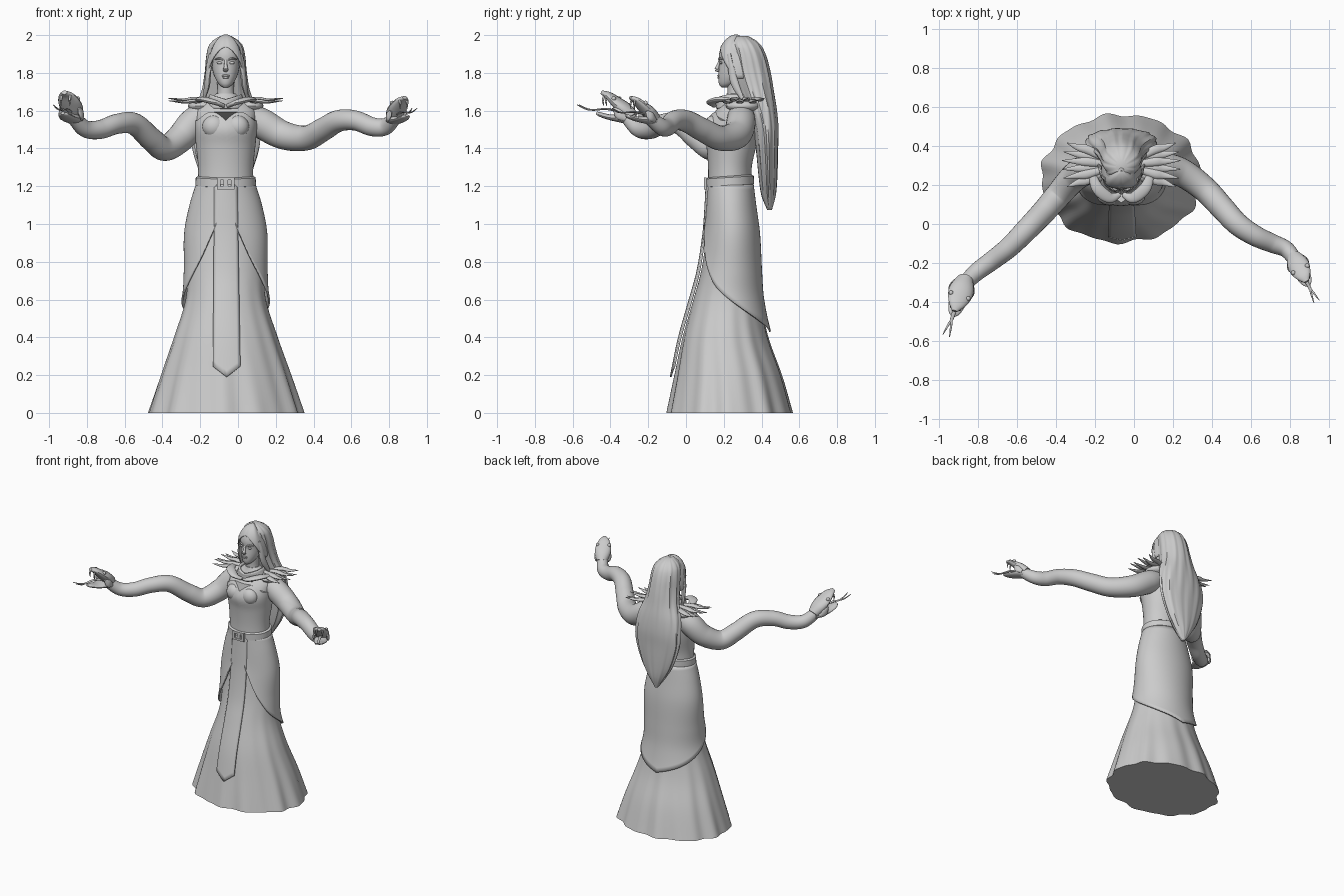
import bpy
from math import sin, cos, pi, asin, radians
from mathutils import Vector

if "Cube" in bpy.data.objects:
    bpy.data.objects.remove(bpy.data.objects["Cube"])

grey = bpy.data.materials.new("stone_grey")
grey.use_nodes = True
grey.diffuse_color = (0.6, 0.6, 0.6, 1)
grey.node_tree.nodes["Principled BSDF"].inputs["Base Color"].default_value = (0.6, 0.6, 0.6, 1)
CX = -0.065  # centre line of the body


def spline(keys, t):
    """Smooth interpolation of keyed tuples (t, a, b, ...)."""
    t = min(max(t, keys[0][0]), keys[-1][0])
    i = max(k for k in range(len(keys) - 1) if keys[k][0] <= t)
    a, b = keys[i], keys[i + 1]
    p, n = keys[max(i - 1, 0)], keys[min(i + 2, len(keys) - 1)]
    h = b[0] - a[0]
    u = (t - a[0]) / h
    out = []
    for j in range(1, len(a)):
        ma = h * (b[j] - p[j]) / (b[0] - p[0])
        mb = h * (n[j] - a[j]) / (n[0] - a[0])
        out.append((2*u**3 - 3*u*u + 1) * a[j] + (u**3 - 2*u*u + u) * ma
                   + (3*u*u - 2*u**3) * b[j] + (u**3 - u*u) * mb)
    return out


def grid(name, rows, closed=True, caps=True, thick=0, angle=40):
    """Mesh from rows of points; optionally closed round, capped or thickened."""
    n, m = len(rows[0]), len(rows)
    faces = [(r*n + c, r*n + (c+1) % n, (r+1)*n + (c+1) % n, (r+1)*n + c)
             for r in range(m - 1) for c in range(n if closed else n - 1)]
    if caps and closed:
        faces += [tuple(reversed(range(n))), tuple(range((m-1)*n, m*n))]
    mesh = bpy.data.meshes.new(name)
    mesh.from_pydata([tuple(p) for row in rows for p in row], [], faces)
    mesh.materials.append(grey)
    ob = bpy.data.objects.new(name, mesh)
    bpy.context.collection.objects.link(ob)
    bpy.ops.object.select_all(action='DESELECT')
    ob.select_set(True)
    bpy.context.view_layer.objects.active = ob
    bpy.ops.object.mode_set(mode='EDIT')
    bpy.ops.mesh.select_all(action='SELECT')
    bpy.ops.mesh.normals_make_consistent(inside=False)
    bpy.ops.object.mode_set(mode='OBJECT')
    bpy.ops.object.shade_smooth_by_angle(angle=radians(angle))
    if thick:
        mod = ob.modifiers.new("thickness", 'SOLIDIFY')
        mod.thickness, mod.offset = thick, 0
    return ob


def surf(keys, z, th, off=0, folds=None):
    """Point on a body of keys (z, half width, front y, back y); th = 0 is the front."""
    rx, y0, y1 = spline(keys, z)
    k = 1 + (folds(z, th) if folds else 0)
    return Vector((CX + (rx*k + off) * sin(th),
                   (y0 + y1) / 2 - ((y1 - y0) / 2 * k + off) * cos(th), z))


def loft(name, keys, steps=24, n=48, folds=None):
    z0, z1 = keys[0][0], keys[-1][0]
    return grid(name, [[surf(keys, z0 + (z1 - z0) * r / steps, 2*pi*c / n, 0, folds)
                        for c in range(n)] for r in range(steps + 1)])


def sweep(name, pts, steps=8, n=16):
    """Tube along (x, y, z, half width, half height)."""
    keys = [(i, *p) for i, p in enumerate(pts)]
    total = (len(pts) - 1) * steps
    s = [spline(keys, i / steps) for i in range(total + 1)]
    rows = []
    for i, p in enumerate(s):
        t = (Vector(s[min(i+1, total)][:3]) - Vector(s[max(i-1, 0)][:3])).normalized()
        side = t.cross(Vector((0, 0, 1))).normalized()
        up = side.cross(t)
        rows.append([Vector(p[:3]) + side * p[3] * cos(2*pi*c / n) + up * p[4] * sin(2*pi*c / n)
                     for c in range(n)])
    return grid(name, rows)


def blob(name, loc, size):
    x, y, z = loc
    rows = [[(x + size[0] * sin(a) * cos(2*pi*c/16), y + size[1] * sin(a) * sin(2*pi*c/16),
              z - size[2] * cos(a)) for c in range(16)] for a in [0.02 + r * 3.1 / 10 for r in range(11)]]
    return grid(name, rows)


# Skirt, with folds deepening toward the hem
skirt = [(0, .41, -.095, .56), (.2, .345, -.055, .505), (.4, .275, -.015, .435), (.6, .212, .04, .395),
         (.75, .203, .08, .385), (.95, .203, .11, .375), (1.1, .175, .12, .355), (1.22, .138, .125, .34)]


def pleats(z, th):
    f = max(0, 1 - z / .75)
    return f * (.022 * cos(11*th + 1) + .014 * cos(17*th + z*3))


loft("skirt", skirt, 32, 120, pleats)

# Overskirt, open at the front and longest behind
hem = [(.22, 1.0), (.6, .83), (1.1, .69), (1.57, .61), (2.4, .5), (pi, .43)]
rows = []
for r in range(25):
    row = []
    for c in range(65):
        th = .22 + (2*pi - .44) * c / 64
        low = spline(hem, min(th, 2*pi - th))[0]
        z = 1.21 + (low - 1.21) * r / 24
        row.append(surf(skirt, z, th, .012 + .006 * (r / 24)**4))
    rows.append(row)
grid("overskirt", rows, closed=False, thick=.01)

# Torso and bodice with a sweetheart neckline
torso = [(1.18, .14, .125, .34), (1.3, .138, .125, .34), (1.42, .15, .115, .365), (1.5, .157, .1, .375),
         (1.56, .16, .125, .37), (1.62, .15, .175, .36), (1.66, .085, .205, .33), (1.69, .05, .215, .32)]
loft("torso", torso)
rows = []
for r in range(17):
    row = []
    for c in range(64):
        th = 2*pi*c / 64
        x = abs(sin(th)) if cos(th) > 0 else 1
        top = 1.545 + .045 * sin(pi * min(x / .9, 1))
        row.append(surf(torso, 1.2 + (top - 1.2) * r / 16, th, .004))
    rows.append(row)
grid("bodice", rows, thick=.008)
for s in (-1, 1):
    blob("bust", (CX + s*.062, .145, 1.515), (.062, .05, .06))

# Belt, buckle and hanging sash
rows = [[surf(torso, 1.225 + dz - .008 * cos(2*pi*c/48), 2*pi*c/48, off) for c in range(48)]
        for dz, off in ((-.026, .008), (-.02, .018), (.02, .018), (.026, .008))]
grid("belt", rows, thick=.006)
rows = [[(CX + sx*w, y, 1.215 + sz*h) for sx, sz in ((-1, -1), (1, -1), (1, 1), (-1, 1))]
        for w, h, y in ((.046, .032, .108), (.046, .032, .094), (.028, .017, .094), (.028, .017, .106))]
grid("buckle", rows, caps=False)
grid("buckle_pin", [[(CX + x, y, 1.215 + z) for x, z in ((-.012, -.02), (.012, -.02), (.012, .02), (-.012, .02))]
                    for y in (.108, .097)])
rows = []
for r in range(31):
    row = []
    for c in range(9):
        u = (c - 4) / 4
        z = 1.21 + (.19 + .055 * abs(u) - 1.21) * r / 30
        x = CX + u * (.06 + .012 * r / 30) + .005 * r / 30
        rx = spline(skirt, z)[0]
        p = surf(skirt, z, asin((x - CX) / rx), .016 + .008 * r / 30)
        row.append((x, p.y, z))
    rows.append(row)
grid("sash", rows, closed=False, thick=.01)

# Neck and head
loft("neck", [(1.62, .06, .215, .32), (1.69, .045, .22, .31), (1.77, .046, .215, .32)], 8, 24)
loft("head", [(1.722, .012, .19, .215), (1.735, .032, .177, .25), (1.765, .052, .171, .3), (1.8, .066, .172, .335),
              (1.85, .075, .176, .355), (1.9, .079, .175, .36), (1.95, .066, .193, .35), (1.985, .03, .23, .32)], 24, 32)
sweep("nose", [(CX, .178, 1.868, .007, .004), (CX, .168, 1.835, .009, .009),
               (CX, .163, 1.818, .014, .011), (CX, .174, 1.808, .01, .004)], 5)
blob("upper_lip", (CX, .173, 1.785), (.022, .008, .006))
blob("lower_lip", (CX, .174, 1.775), (.018, .008, .006))
for s in (-1, 1):
    blob("eye", (CX + s*.032, .185, 1.853), (.016, .008, .007))
    sweep("brow", [(CX + s*.012, .175, 1.868, .004, .004), (CX + s*.034, .178, 1.877, .006, .005),
                   (CX + s*.058, .198, 1.87, .003, .003)], 5)

# Long hair hanging behind
hair = [(1.075, .012, .43, .455), (1.15, .065, .4, .475), (1.25, .125, .385, .483), (1.4, .175, .37, .487),
        (1.5, .18, .355, .49), (1.6, .165, .325, .482), (1.7, .128, .285, .465), (1.8, .11, .25, .447),
        (1.9, .1, .235, .42), (1.96, .08, .23, .385), (1.995, .03, .26, .33)]
loft("long_hair", hair, 40, 72, lambda z, th: .025 * cos(13*th + 2*sin(6*z)) + .012 * cos(22*th))

# Parted hair over the brow, sweeping back at the temples
rows = []
for r in range(15):
    row = []
    for c in range(48):
        th = 2*pi*c / 48
        front = max(cos(th), 0)
        low = 1.77 + .165 * front**1.5
        f = r / 14
        a = f * asin(min(1, (low - 1.86) / .14 if low > 1.86 else 0)) + (1 - f) * pi / 2
        drop = min(0, low - 1.86) * f
        part = 1 - .05 * max(0, 1 - abs(sin(th)) * 8) * front
        row.append((CX + .1 * cos(a) * sin(th), .272 - .102 * cos(a) * cos(th) * part,
                    1.86 + .14 * sin(a) + drop))
    rows.append(row)
grid("parted_hair", rows, caps=False, thick=.008)
for s in (-1, 1):
    sweep("side_lock", [(CX + s*.075, .225, 1.9, .01, .016), (CX + s*.09, .24, 1.82, .012, .02),
                        (CX + s*.098, .26, 1.74, .014, .022), (CX + s*.115, .3, 1.66, .006, .01)], 6, 12)

# Raised collar and feathered shoulders
ring = [(1.61, .1, .165, .35), (1.64, .095, .17, .355), (1.69, .075, .165, .355)]
grid("collar", [[surf(ring, 1.61 + (.05 + .025 * abs(sin(th))) * r / 6, th) for th in
                 [2*pi*c / 40 for c in range(40)]] for r in range(7)], caps=False, thick=.015)
for s in (-1, 1):
    sweep("collar_lapel", [(CX + s*.008, .15, 1.625, .012, .01), (CX + s*.06, .135, 1.645, .028, .014),
                           (CX + s*.12, .18, 1.66, .03, .014), (CX + s*.15, .25, 1.655, .02, .01)], 6)
    blob("shoulder_pad", (CX + s*.125, .3, 1.625), (.075, .09, .035))
    for i in range(6):
        u = i / 5
        y = .225 + .155 * u
        out = .24 + .065 * sin(pi * (.2 + .6 * u))
        z = 1.645 + .012 * (i % 2)
        sweep("shoulder_feather", [(CX + s*.08, .27 + .06*u, z, .014, .01), (CX + s*.17, y, z + .005, .022, .011),
                                   (CX + s*.22, y + .025*(u - .5), z, .017, .008),
                                   (CX + s*out, y + .07*(u - .5), z + .008, .002, .002)], 5, 10)

# Serpent arms
arms = {
    "left": [(.04, .29, 1.58, .07, .07), (.13, .29, 1.53, .078, .08), (.24, .265, 1.47, .073, .075),
             (.36, .18, 1.455, .066, .066), (.45, .085, 1.5, .062, .062), (.53, 0, 1.545, .058, .058),
             (.62, -.06, 1.548, .053, .053), (.71, -.1, 1.515, .048, .05), (.78, -.13, 1.515, .042, .045),
             (.83, -.19, 1.56, .036, .036)],
    "right": [(-.17, .29, 1.59, .07, .07), (-.24, .28, 1.53, .078, .08), (-.31, .235, 1.45, .073, .075),
              (-.39, .145, 1.4, .066, .066), (-.46, .065, 1.45, .062, .062), (-.55, -.03, 1.53, .058, .058),
              (-.64, -.12, 1.53, .053, .053), (-.73, -.19, 1.5, .049, .05), (-.81, -.25, 1.505, .045, .045),
              (-.875, -.315, 1.57, .037, .037)]}
for side, path in arms.items():
    sweep(side + "_arm", path, 12, 24)
    # Serpent head with gaping jaws, eyes, fangs and forked tongue
    base = Vector(path[-1][:3])
    d = Vector((.45, -.89, 0)) if side == "left" else Vector((-.32, -.95, 0))
    w = Vector((-d.y, d.x, 0))
    k = .95 if side == "left" else 1.1

    def at(f, u, x=0):
        return tuple(base + k * (d*f + w*x + Vector((0, 0, u))))

    def jaw(name, spine):
        sweep(name, [(*at(f, u, x), a*k, b*k) for f, u, x, a, b in spine], 6)

    jaw(side + "_upper_jaw", [(-.03, -.005, 0, .038, .034), (.01, .035, 0, .056, .034), (.05, .068, 0, .056, .026),
                              (.09, .1, 0, .04, .018), (.125, .115, 0, .014, .01)])
    jaw(side + "_lower_jaw", [(-.03, -.015, 0, .036, .026), (.02, -.01, 0, .05, .022), (.08, -.005, 0, .042, .014),
                              (.13, .008, 0, .028, .011), (.15, .016, 0, .01, .007)])
    jaw(side + "_tongue", [(.03, .02, 0, .012, .005), (.1, .035, 0, .01, .005), (.17, .03, 0, .008, .004)])
    for x in (-1, 1):
        jaw(side + "_tongue_fork", [(.165, .03, 0, .005, .004), (.2, .035, x*.008, .005, .004),
                                    (.245, .055, x*.016, .002, .002)])
        blob(side + "_serpent_eye", at(.05, .085, x*.042), (.012, .012, .012))
        jaw(side + "_fang", [(.105, .1, x*.022, .006, .006), (.112, .075, x*.022, .005, .005),
                             (.108, .05, x*.022, .001, .001)])
        jaw(side + "_cheek", [(-.01, -.012, x*.04, .01, .014), (.02, .01, x*.05, .012, .024),
                              (.045, .04, x*.047, .006, .01)])
